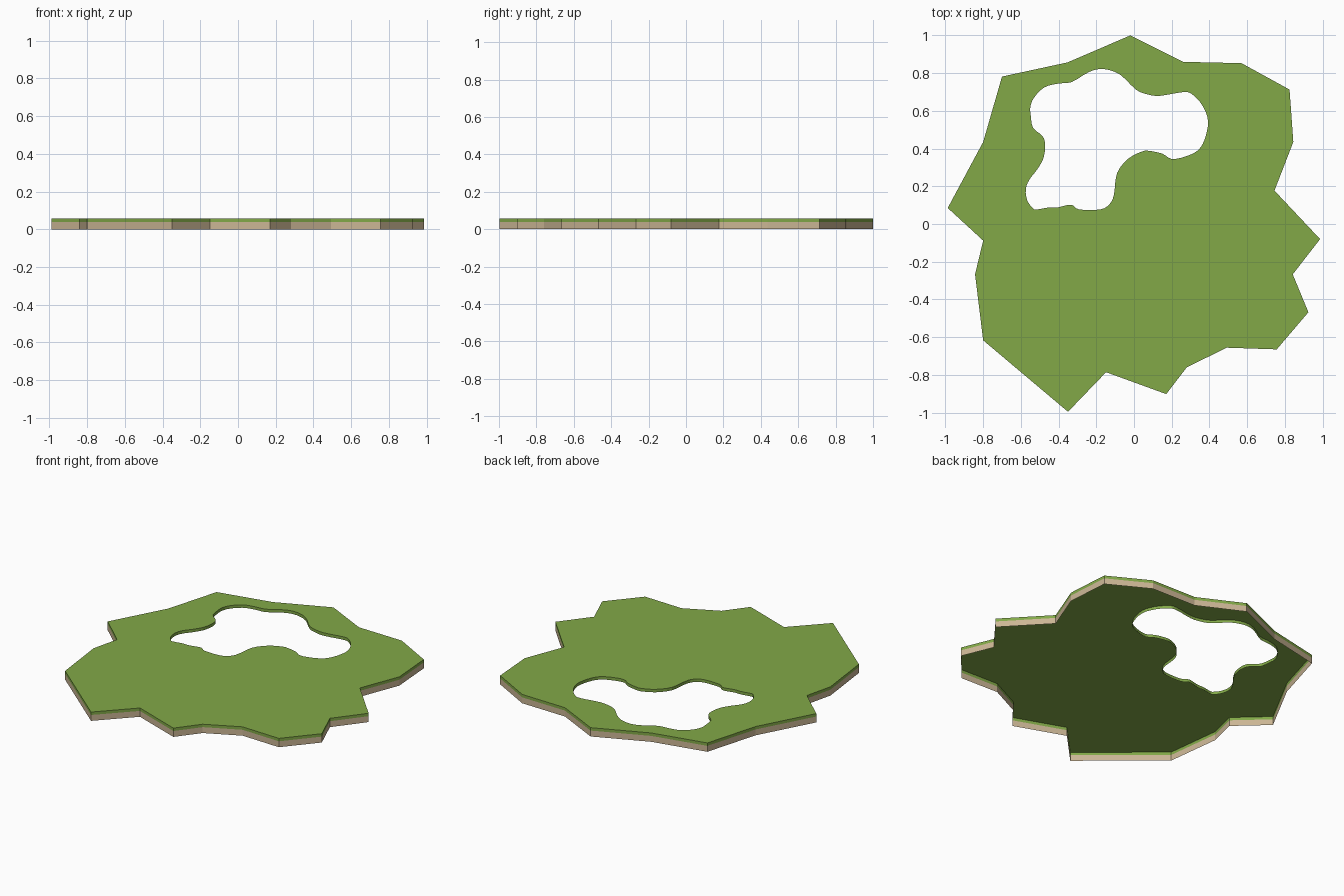
import bpy, bmesh
from mathutils import Vector

if "Cube" in bpy.data.objects:
    bpy.data.objects.remove(bpy.data.objects["Cube"])

TOP, SEAM = 0.057, 0.038   # ground level, and where grass meets soil

# Jagged outer coastline
coast = [(-.02, 1), (.26, .86), (.57, .853), (.825, .713), (.845, .435), (.745, .177),
         (.987, -.08), (.842, -.267), (.925, -.468), (.757, -.665), (.492, -.656),
         (.28, -.76), (.171, -.902), (-.148, -.786), (-.35, -.996), (-.80, -.617),
         (-.843, -.267), (-.80, -.088), (-.988, .085), (-.80, .435), (-.70, .782),
         (-.353, .857)]

# Control points of the smooth pond opening
pond = [(-.16, .822), (-.075, .793), (.01, .713), (.07, .688), (.138, .68), (.265, .70),
        (.312, .685), (.365, .625), (.393, .545), (.375, .45), (.338, .39), (.27, .357),
        (.20, .345), (.15, .373), (.08, .388), (.042, .384), (-.03, .347), (-.09, .27),
        (-.106, .157), (-.13, .105), (-.18, .077), (-.29, .077), (-.325, .099),
        (-.355, .10), (-.41, .087), (-.455, .087), (-.515, .077), (-.535, .082),
        (-.566, .125), (-.574, .185), (-.555, .235), (-.518, .283), (-.486, .335),
        (-.473, .385), (-.472, .432), (-.487, .468), (-.535, .51), (-.547, .57),
        (-.55, .62), (-.53, .67), (-.475, .725), (-.40, .745), (-.33, .753), (-.235, .808)]


def smooth_loop(points, steps=3):
    """Closed Catmull-Rom curve through the points."""
    p = [Vector(q) for q in points]
    n, out = len(p), []
    for i in range(n):
        a, b, c, d = p[i - 1], p[i], p[(i + 1) % n], p[(i + 2) % n]
        for k in range(steps):
            t = k / steps
            out.append(0.5 * (2 * b + (c - a) * t + (2 * a - 5 * b + 4 * c - d) * t * t
                              + (3 * b - a - 3 * c + d) * t ** 3))
    return out


def add_ring(bm, points, z):
    verts = [bm.verts.new((q[0], q[1], z)) for q in points]
    return verts, [bm.edges.new((v, verts[i - 1])) for i, v in enumerate(verts)]


def add_wall(bm, upper, z):
    """Vertical skirt below a clockwise ring, facing left of travel."""
    lower = [bm.verts.new((v.co.x, v.co.y, z)) for v in upper]
    for i in range(len(upper)):
        bm.faces.new((upper[i - 1], upper[i], lower[i], lower[i - 1]))


def finish(bm, name, color):
    mesh = bpy.data.meshes.new(name)
    bm.normal_update()
    bm.to_mesh(mesh)
    bm.free()
    mat = bpy.data.materials.new(name + "_material")
    mat.diffuse_color = (*color, 1)
    mat.use_nodes = True
    mat.node_tree.nodes["Principled BSDF"].inputs["Base Color"].default_value = mat.diffuse_color
    mesh.materials.append(mat)
    obj = bpy.data.objects.new(name, mesh)
    bpy.context.collection.objects.link(obj)
    return obj


# Grass: top sheet with the opening, plus turf lips on both rims
bm = bmesh.new()
outer, outer_edges = add_ring(bm, coast, TOP)
inner, inner_edges = add_ring(bm, smooth_loop(pond), TOP)
bmesh.ops.triangle_fill(bm, use_beauty=True, edges=outer_edges + inner_edges,
                        normal=(0, 0, 1))
for f in bm.faces:
    f.normal_update()
    if f.normal.z < 0:
        f.normal_flip()
add_wall(bm, outer, SEAM)
add_wall(bm, inner[::-1], SEAM)
finish(bm, "grass_ground", (.223, .394, .064))

# Soil: open band under the outer turf lip
bm = bmesh.new()
rim, _ = add_ring(bm, coast, SEAM)
add_wall(bm, rim, 0)
finish(bm, "soil_edge", (.60, .47, .30))
